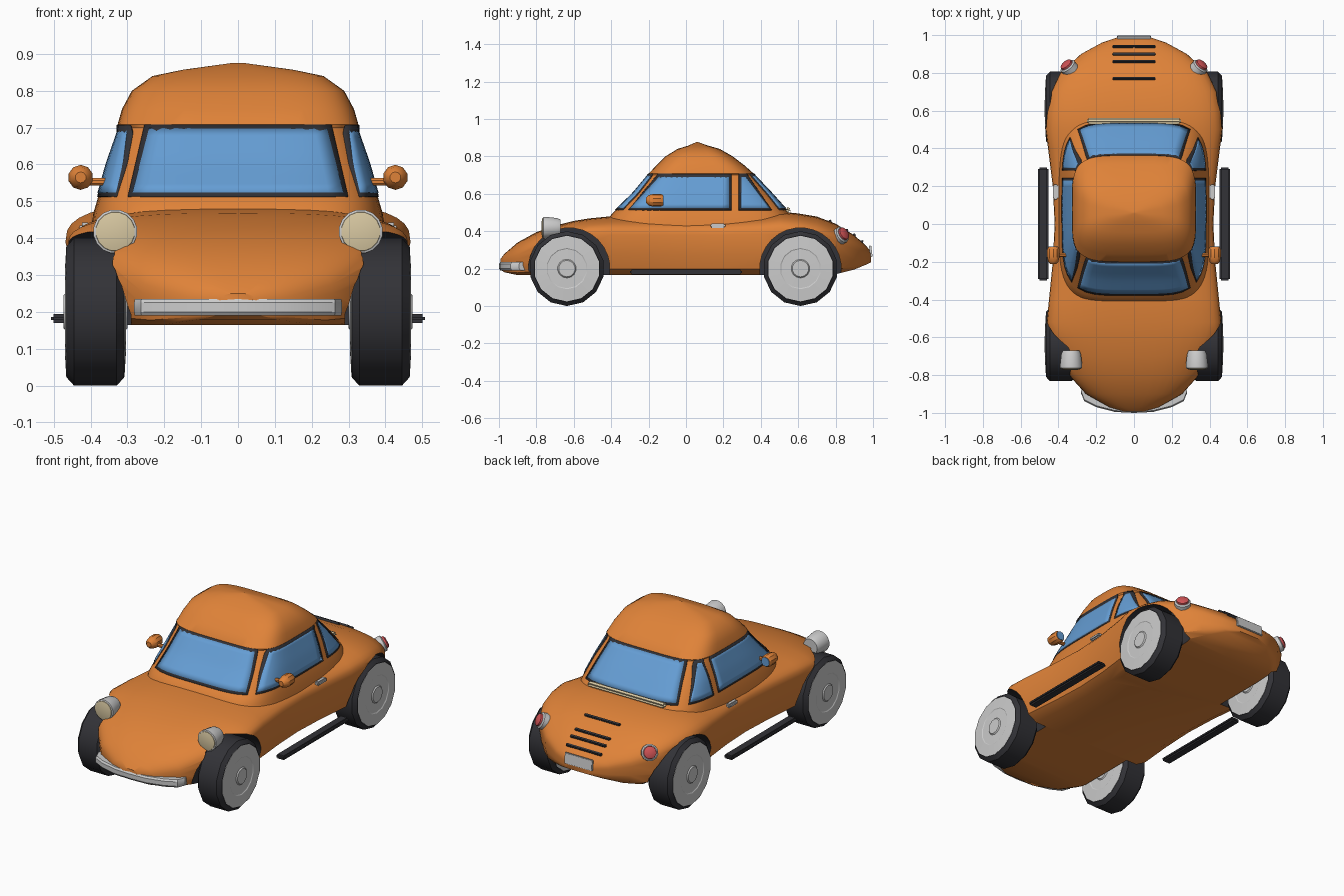
import bpy, bmesh, math
from mathutils import Vector

if "Cube" in bpy.data.objects:
    bpy.data.objects.remove(bpy.data.objects["Cube"])


def material(name, r, g, b):
    m = bpy.data.materials.new(name)
    m.diffuse_color = (r, g, b, 1)
    m.use_nodes = True
    m.node_tree.nodes["Principled BSDF"].inputs["Base Color"].default_value = m.diffuse_color
    return m


ORANGE = material("orange_paint", 0.74, 0.225, 0.04)
GLASS = material("blue_glass", 0.13, 0.34, 0.66)
DARK = material("dark_rubber", 0.032, 0.032, 0.038)
SILVER = material("silver_metal", 0.6, 0.6, 0.6)
CREAM = material("cream_lens", 0.69, 0.58, 0.36)
RED = material("red_lens", 0.62, 0.085, 0.09)


def make(name, verts, faces, mat):
    me = bpy.data.meshes.new(name)
    me.from_pydata([tuple(v) for v in verts], [], faces)
    bm = bmesh.new()
    bm.from_mesh(me)
    bmesh.ops.recalc_face_normals(bm, faces=bm.faces)
    bm.to_mesh(me)
    bm.free()
    me.materials.append(mat)
    ob = bpy.data.objects.new(name, me)
    bpy.context.collection.objects.link(ob)
    return ob


def loft(name, rings, mat):
    n = len(rings[0])
    verts = [p for r in rings for p in r]
    faces = [(i * n + j, i * n + (j + 1) % n, (i + 1) * n + (j + 1) % n, (i + 1) * n + j)
             for i in range(len(rings) - 1) for j in range(n)]
    faces += [tuple(range(n)), tuple(range(len(verts) - n, len(verts)))]
    return make(name, verts, faces, mat)


def lathe(name, profile, segs, mat, loc, axis):
    """Revolve (radius, height) points around an axis through loc."""
    q = Vector(axis).to_track_quat('Z', 'Y')
    rings = [[Vector(loc) + q @ Vector((r * math.cos(2 * math.pi * (k + .5) / segs),
                                        r * math.sin(2 * math.pi * (k + .5) / segs), h))
              for k in range(segs)] for r, h in profile]
    return loft(name, rings, mat)


def box(name, loc, size, mat, bevel=0.006, tilt=0):
    bm = bmesh.new()
    bmesh.ops.create_cube(bm, size=1)
    bmesh.ops.scale(bm, vec=size, verts=bm.verts)
    bmesh.ops.bevel(bm, geom=bm.edges[:], offset=bevel, segments=2, affect='EDGES')
    me = bpy.data.meshes.new(name)
    bm.to_mesh(me)
    bm.free()
    me.materials.append(mat)
    ob = bpy.data.objects.new(name, me)
    ob.location = loc
    ob.rotation_euler = (tilt, 0, 0)
    bpy.context.collection.objects.link(ob)
    return ob


def lerp_table(table, t):
    for a, b in zip(table, table[1:]):
        if t <= b[0]:
            k = max(0, (t - a[0]) / (b[0] - a[0]))
            return [p + (q - p) * k for p, q in zip(a[1:], b[1:])]
    return table[-1][1:]


# Lower body: y, half width, bottom, shoulder height, top
BODY = [(-.993, .05, .195, .225, .25), (-.97, .13, .18, .225, .28), (-.9, .255, .165, .25, .34),
        (-.8, .345, .165, .3, .395), (-.7, .39, .165, .34, .43), (-.6, .44, .165, .37, .455),
        (-.52, .462, .165, .38, .468), (-.4, .45, .165, .38, .48), (-.2, .43, .165, .38, .48),
        (0, .42, .165, .38, .48), (.2, .43, .165, .38, .48), (.4, .455, .165, .385, .49),
        (.5, .468, .165, .39, .505), (.6, .462, .165, .385, .495), (.7, .44, .165, .37, .478),
        (.8, .39, .17, .34, .44), (.9, .28, .195, .305, .378), (.96, .17, .22, .28, .325),
        (.99, .08, .235, .265, .29)]


def body_ring(y, w, zb, zs, zt):
    e = 2 / 2.8
    half = [(w * .8, zb), (w * .93, zb + .15 * (zs - zb)), (w * .98, zb + .5 * (zs - zb))]
    half += [(w * math.cos(t) ** e, zs + (zt - zs) * math.sin(t) ** e)
             for t in [i * math.pi / 20 for i in range(10)]]
    return ([(x, y, z) for x, z in half] + [(0, y, zt)]
            + [(-x, y, z) for x, z in reversed(half)])


body = loft("body", [body_ring(*s) for s in BODY], ORANGE)
body.data.materials.append(DARK)

# Wheel wells cut from the body, lined dark
for y in (-.625, .612):
    for s in (1, -1):
        cut = lathe("well_cutter", [(.218, -.15), (.218, .15)], 28, ORANGE, (s * .44, y, .2), (s, 0, 0))
        cut.data.materials.append(DARK)
        for f in cut.data.polygons:
            f.material_index = 1
        cut.hide_render = True
        mod = body.modifiers.new("well", 'BOOLEAN')
        mod.operation, mod.solver, mod.object = 'DIFFERENCE', 'EXACT', cut
        bpy.context.view_layer.objects.active = body
        bpy.ops.object.modifier_apply(modifier=mod.name)
        bpy.data.objects.remove(cut)

# Cabin: z, front y, rear y, half width, roundness
CABIN = [(.42, -.43, .585, .4, 4.5), (.47, -.415, .57, .392, 4.5), (.5, -.39, .55, .383, 4.5),
         (.6, -.285, .46, .355, 4.5), (.7, -.202, .365, .32, 4.5), (.708, -.2, .362, .327, 4.5),
         (.75, -.16, .315, .315, 4.2), (.8, -.11, .25, .288, 4), (.84, -.045, .18, .232, 3.5),
         (.857, .01, .12, .15, 3), (.876, .055, .065, .012, 2)]


def cabin_ring(z, f, r, w, n):
    pts = []
    for k in range(64):
        c, s = math.cos(k * math.pi / 32), math.sin(k * math.pi / 32)
        pts.append((math.copysign(w * abs(c) ** (2 / n), c),
                    (f + r) / 2 + math.copysign((r - f) / 2 * abs(s) ** (2 / n), s), z))
    return pts


loft("cabin", [cabin_ring(*c) for c in CABIN], ORANGE)


def on_cabin(side, u, z):
    """Point on the cabin wall; u runs along x (front, rear) or y (sides)."""
    f, r, w, n = lerp_table(CABIN, z)
    yc, a = (f + r) / 2, (r - f) / 2
    if side in ("front", "rear"):
        d = a * (1 - min(1, abs(u / w)) ** n) ** (1 / n)
        return (u, yc + (d if side == "rear" else -d), z)
    d = w * (1 - min(1, abs((u - yc) / a)) ** n) ** (1 / n)
    return (d if side == "right" else -d, u, z)


def pane(name, side, low, high, z0, z1, mat, thick, nu=14, nv=8):
    verts = []
    for j in range(nv + 1):
        t = j / nv
        a, b = (low[i] + (high[i] - low[i]) * t for i in (0, 1))
        verts += [on_cabin(side, a + (b - a) * i / nu, z0 + (z1 - z0) * t) for i in range(nu + 1)]
    m = nu + 1
    faces = [(j * m + i, j * m + i + 1, (j + 1) * m + i + 1, (j + 1) * m + i)
             for j in range(nv) for i in range(nu)]
    ob = make(name, verts, faces, mat)
    mod = ob.modifiers.new("thickness", 'SOLIDIFY')
    mod.thickness, mod.offset = thick, 0


# Windows: dark frame plate with a glass plate over it
WINDOWS = [("windscreen", "front", (-.285, .285), (-.24, .24)),
           ("rear_window", "rear", (-.285, .285), (-.235, .235))]
for side in ("right", "left"):
    WINDOWS += [(side + "_door_window", side, (-.295, .23), (-.135, .23)),
                (side + "_quarter_window", side, (.295, .445), (.295, .31))]
for name, side, low, high in WINDOWS:
    pane(name + "_frame", side, (low[0] - .013, low[1] + .013), (high[0] - .013, high[1] + .013),
         .512, .707, DARK, .006)
    pane(name, side, low, high, .522, .697, GLASS, .0095)

# Wheels
tyre = [(.178, -.078), (.2, -.058), (.2, .058), (.178, .078)]
half_hub = [(.176, .079), (.11, .083), (.105, .08), (.05, .081), (.044, .087)]
hub = [(r, -h) for r, h in reversed(half_hub)] + half_hub
for label, y in (("front", -.637), ("rear", .612)):
    for s, sd in ((1, "right"), (-1, "left")):
        lathe(f"{label}_{sd}_tyre", tyre, 14, DARK, (s * .387, y, .2), (s, 0, 0))
        lathe(f"{label}_{sd}_hub", hub, 14, SILVER, (s * .387, y, .2), (s, 0, 0))

for s, sd in ((1, "right"), (-1, "left")):
    # Headlights
    lathe(sd + "_headlight_housing", [(.045, -.02), (.053, 0), (.06, .06), (.06, .072), (.054, .075)],
          16, SILVER, (s * .333, -.69, .418), (0, -1, 0))
    lathe(sd + "_headlight_lens", [(.055, .07), (.053, .078), (.03, .083)],
          16, CREAM, (s * .333, -.69, .418), (0, -1, 0))
    # Tail lights
    d = Vector((s * .55, .65, .4)).normalized()
    lathe(sd + "_tail_light_ring", [(.046, -.045), (.046, .012), (.038, .018)],
          12, SILVER, (s * .345, .828, .377), d)
    lathe(sd + "_tail_light_lens", [(.036, .01), (.034, .028), (.02, .035)],
          12, RED, (s * .345, .828, .377), d)
    # Mirrors
    lathe(sd + "_mirror_stem", [(.011, 0), (.011, .07)], 8, ORANGE, (s * .345, -.165, .553), (s, 0, 0))
    lathe(sd + "_mirror_shell", [(.015, -.048), (.028, -.035), (.034, -.01), (.034, .03), (.028, .042)],
          10, ORANGE, (s * .427, -.165, .565), (0, 1, 0))
    lathe(sd + "_mirror_glass", [(.027, .04), (.026, .045)], 10, GLASS, (s * .427, -.165, .565), (0, 1, 0))
    # Door handles and running boards
    box(sd + "_door_handle", (s * .415, .17, .43), (.03, .08, .024), SILVER, .007)
    box(sd + "_running_board", (s * .48, 0, .182), (.056, .6, .025), DARK, .008)

# Front bumper swept around the nose
half = [(.28, -.885), (.262, -.93), (.2, -.962), (.1, -.988)]
path = [(-x, y) for x, y in half] + [(0, -.993)] + [(x, y) for x, y in reversed(half)]
section = [(-.007, .2), (-.007, .225), (0, .235), (.03, .235), (.03, .19), (0, .19)]
loft("front_bumper", [[(x * (1 - o), y + o, z) for o, z in section] for x, y in path], SILVER)

# Engine vents, number plate and rear window ledge
for y in (.77, .86, .9, .94):
    z = lerp_table(BODY, y)[3]
    box("rear_vent", (0, y, z + .002), (.23, .016, .016), DARK, .004, -.6)
box("rear_plate", (0, .988, .293), (.18, .012, .062), SILVER, .003, .12)
box("rear_window_ledge", (0, .545, .515), (.5, .035, .024), CREAM, .01, -.4)

# Smooth shading with sharp edges kept
bpy.ops.object.select_all(action='DESELECT')
for ob in bpy.context.scene.objects:
    ob.select_set(True)
bpy.context.view_layer.objects.active = body
bpy.ops.object.shade_smooth_by_angle(angle=math.radians(32))
